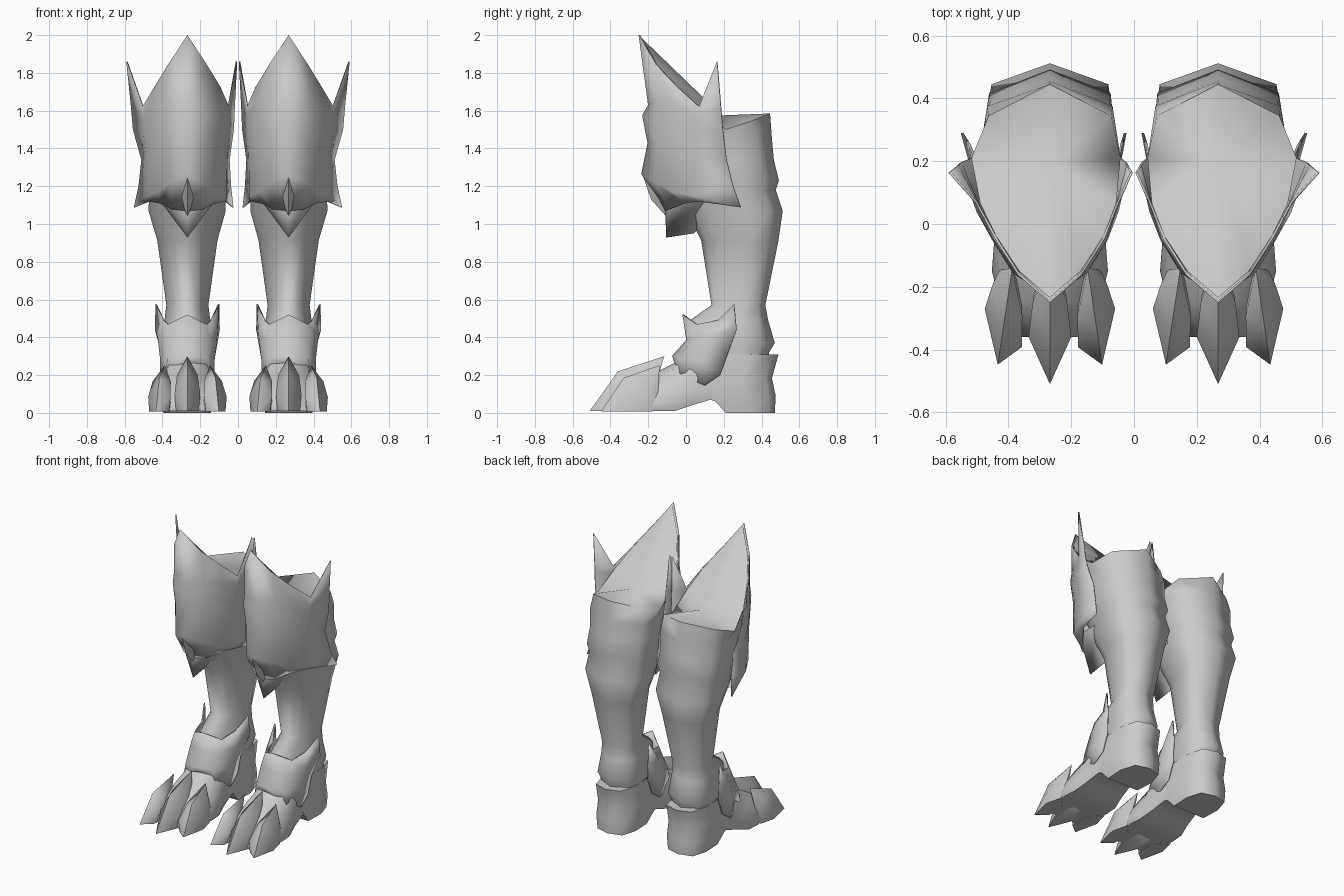
import bpy, bmesh, math
from mathutils import Vector

if "Cube" in bpy.data.objects:
    bpy.data.objects.remove(bpy.data.objects["Cube"])

CX = 0.268  # centre line of one leg; the other leg is mirrored

steel = bpy.data.materials.new("grey steel")
steel.diffuse_color = (0.6, 0.6, 0.6, 1)
steel.use_nodes = True
steel.node_tree.nodes["Principled BSDF"].inputs["Base Color"].default_value = steel.diffuse_color


def side(p, s):
    """Place a half-profile point on the outer (s=1) or inner (s=-1) side of the leg."""
    x, y, z = p
    if s < 0 and x > 0.2:
        x = 0.2 + (x - 0.2) * 0.5
    return Vector((CX + s * x, y, z))


def finish(name, bm, angle=50, thickness=0):
    bmesh.ops.recalc_face_normals(bm, faces=bm.faces[:])
    me = bpy.data.meshes.new(name)
    bm.to_mesh(me)
    bm.free()
    me.materials.append(steel)
    ob = bpy.data.objects.new(name, me)
    bpy.context.collection.objects.link(ob)
    bpy.ops.object.select_all(action='DESELECT')
    ob.select_set(True)
    bpy.context.view_layer.objects.active = ob
    bpy.ops.object.shade_smooth_by_angle(angle=math.radians(angle))
    if thickness:
        sol = ob.modifiers.new("thickness", 'SOLIDIFY')
        sol.thickness, sol.offset = thickness, 0
    # mirror across the world centre for the second leg
    pivot = ob.modifiers.new("other leg", 'MIRROR')
    pivot.use_mirror_merge = False
    return ob


def grid(bm, rows, closed=False):
    """Skin rows of half-profile points, reflected about the leg centre."""
    out = []
    for r in rows:
        pts = [side(p, 1) for p in r]
        left = r[1:-1] if closed else r[1:]
        if closed:
            pts += [side(p, -1) for p in reversed(left)]
        else:
            pts = [side(p, -1) for p in reversed(left)] + pts
        out.append([bm.verts.new(p) for p in pts])
    n = len(out[0])
    for a, b in zip(out, out[1:]):
        for i in range(n if closed else n - 1):
            j = (i + 1) % n
            bm.faces.new((a[i], a[j], b[j], b[i]))
    return out


def cap(bm, ring):
    """Close a reflected ring with strips running from side to side."""
    n = len(ring)
    for i in range(n // 2):
        f = [ring[i], ring[i + 1], ring[-i - 1], ring[-i]]
        f = list(dict.fromkeys(f))
        if len(f) > 2:
            bm.faces.new(f)


def fan(bm, ring, centre):
    """Close a ring with triangles meeting at one point."""
    c = bm.verts.new(centre)
    for a, b in zip(ring, ring[1:] + ring[:1]):
        bm.faces.new((a, b, c))


def hull(name, pts, angle=35):
    bm = bmesh.new()
    for p in pts:
        bm.verts.new(p)
    bmesh.ops.convex_hull(bm, input=bm.verts[:])
    junk = [v for v in bm.verts if not v.link_faces]
    bmesh.ops.delete(bm, geom=junk, context='VERTS')
    return finish(name, bm, angle)


def both(pts):
    return [side(p, s) for p in pts for s in ((1, -1) if p[0] else (1,))]


# Leg tube: slanted closed top, then rings of (z, back, front, half width)
top = [(0, .445, 1.585), (.195, .345, 1.545), (.25, .21, 1.5), (.222, .065, 1.61),
       (.17, -.04, 1.72), (.098, -.15, 1.84), (0, -.235, 1.985)]
SHAPE = [(0, 0), (.93, .13), (1.03, .36), (.9, .58), (.7, .78), (.45, .92), (0, 1)]
RINGS = [(1.45, .455, -.16, .215), (1.34, .465, -.14, .205), (1.23, .492, -.08, .208),
         (1.18, .475, -.05, .195), (1.07, .512, 0, .2), (.915, .49, .08, .155),
         (.57, .42, .135, .108), (.49, .435, .02, .118), (.37, .47, .01, .125),
         (.32, .44, .01, .12), (.2, .44, .05, .12)]
rows = [top] + [[(w * u, b + (f - b) * t, z) for u, t in SHAPE] for z, b, f, w in RINGS]
bm = bmesh.new()
skin = grid(bm, rows, closed=True)
fan(bm, skin[0], (CX, .19, 1.575))
cap(bm, skin[-1])
finish("leg", bm, 74)

# Knee plate: tall front point, winged sides, lower rows folding under the knee
plate = [
    [(0, -.247, 2.0), (.1, -.16, 1.845), (.172, -.045, 1.725), (.235, .07, 1.62), (.32, .165, 1.86)],
    [(0, -.197, 1.63), (.112, -.145, 1.64), (.178, -.045, 1.62), (.228, .06, 1.57), (.295, .185, 1.62)],
    [(0, -.228, 1.575), (.115, -.155, 1.57), (.18, -.05, 1.54), (.23, .04, 1.48), (.285, .195, 1.5)],
    [(0, -.2, 1.43), (.10, -.145, 1.42), (.165, -.06, 1.4), (.215, .05, 1.37), (.24, .215, 1.34)],
    [(0, -.233, 1.265), (.09, -.16, 1.22), (.155, -.065, 1.17), (.21, .04, 1.15), (.255, .25, 1.2)],
    [(0, -.11, 1.07), (.08, -.085, 1.08), (.14, -.01, 1.11), (.2, .07, 1.12), (.28, .29, 1.088)],
]
bm = bmesh.new()
grid(bm, plate)
finish("knee_plate", bm, 60, .008)

# Pointed chin under the knee and the diamond stud above it
hull("knee_chin", both([(0, -.105, .928), (0, .04, .95), (.15, .0, 1.13), (.08, -.088, 1.1),
                        (0, -.11, 1.08), (.15, .12, 1.13), (0, .1, 1.0)]), 50)
hull("knee_stud", both([(0, -.235, 1.275), (0, -.185, 1.13), (0, -.105, 1.04),
                        (.045, -.13, 1.15), (0, -.08, 1.16)]), 20)

# Ankle guard wrapping the front of the foot
guard = [
    [(0, -.015, .52), (.1, .06, .468), (.125, .17, .49), (.165, .255, .575)],
    [(0, .005, .385), (.11, .03, .39), (.155, .13, .41), (.168, .268, .44)],
    [(0, -.07, .3), (.1, -.035, .29), (.14, .09, .28), (.132, .22, .31)],
    [(0, -.055, .26), (.12, -.03, .2), (.14, .1, .145), (.135, .18, .2)],
]
bm = bmesh.new()
grid(bm, guard)
finish("ankle_guard", bm, 60, .008)

# Foot: sections of (y, top, bottom, half width), with a raised arch
FOOT = [(-.36, .08, .01, .1), (-.25, .17, .01, .16), (-.15, .22, .01, .185),
        (-.06, .265, .01, .178), (.03, .36, .04, .155), (.13, .42, .07, .138),
        (.24, .40, .03, .13)]
rows = [[(0, y, t), (w * .58, y, t - .12 * (t - b)), (w * .86, y, b + .5 * (t - b)),
         (w, y, b + .15 * (t - b)), (w * .93, y, b), (0, y, b)] for y, t, b, w in FOOT]
bm = bmesh.new()
skin = grid(bm, rows, closed=True)
cap(bm, skin[0])
cap(bm, skin[-1])
finish("foot", bm, 60)

# Heel cup
HEEL = [(.31, .49, .2, .125), (.185, .455, .14, .138), (.09, .475, .13, .14), (0, .47, .21, .125)]
OUT = [(0, 0), (.75, .1), (1, .5), (.95, 1), (0, 1)]
rows = [[(w * u, b + (f - b) * t, z) for u, t in OUT] for z, b, f, w in HEEL]
bm = bmesh.new()
skin = grid(bm, rows, closed=True)
cap(bm, skin[0])
cap(bm, skin[-1])
finish("heel_cup", bm, 68)

# Three claws: one large in the middle, two smaller splayed at the sides
CLAW = [(0, -.115, .3), (0, -.36, .22), (0, -.51, .01), (.055, -.25, .2), (.068, -.36, .1),
        (.06, -.37, .01), (.05, -.22, .01), (.04, -.17, .12)]
hull("middle_claw", both(CLAW), 66)
for s, label in ((1, "outer_claw"), (-1, "inner_claw")):
    pts = []
    for x, y, z in CLAW:
        for m in (1, -1):
            yy = -.14 + (y + .115) * .78
            shift = .12 + .045 * (-.14 - yy) / .3
            skew = m * x * .9  # outer flank sits further back than the inner one
            pts.append(Vector((CX + s * (shift + m * x * .87), yy + skew, z * .84)))
    hull(label, pts, 66)
